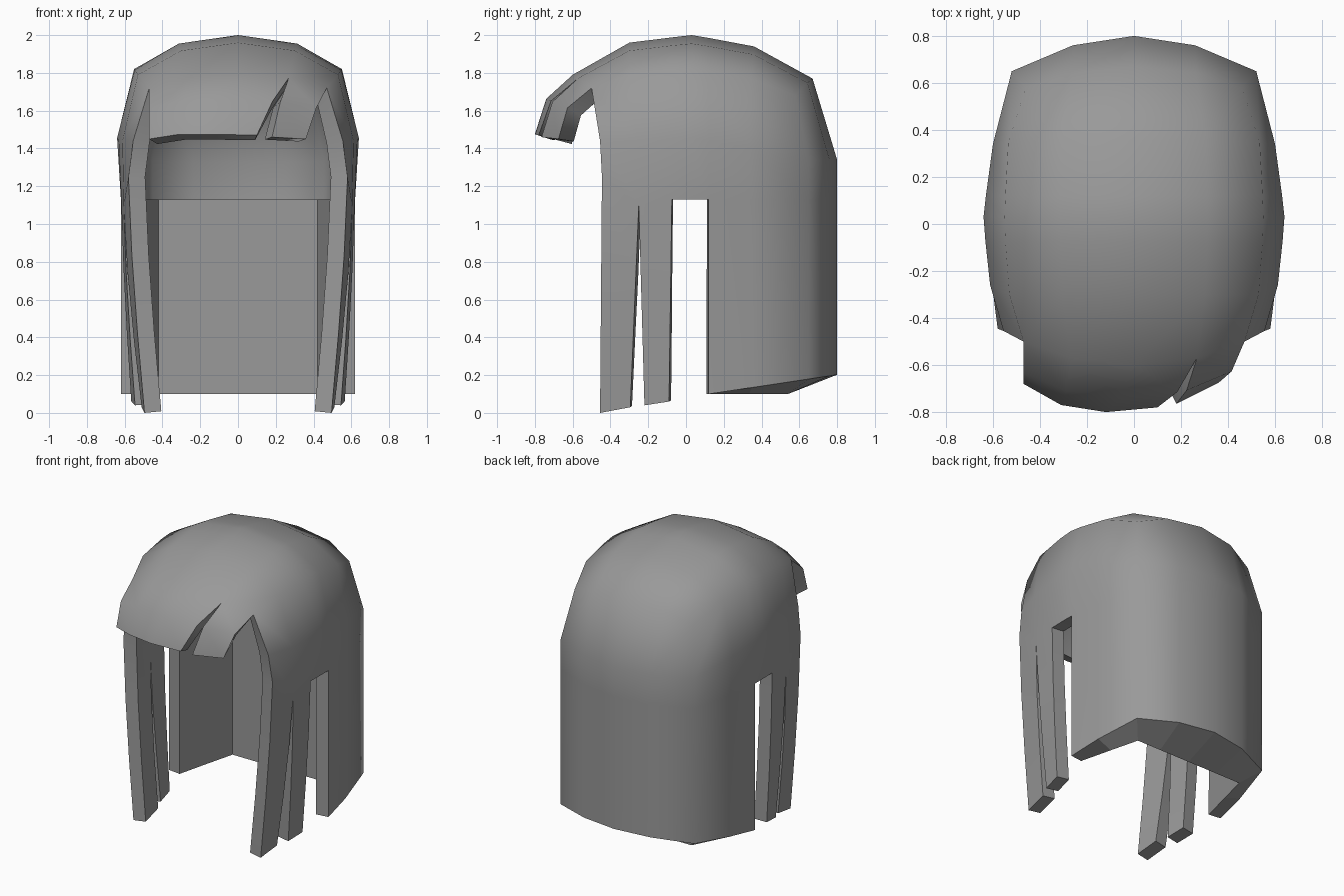
import bpy, bmesh
from math import atan2
from mathutils import Vector

cube = bpy.data.objects.get("Cube")
if cube:
    bpy.data.objects.remove(cube, do_unlink=True)

THICKNESS = 0.09
CHEEK = 1.13
bm = bmesh.new()


def patch(rows):
    """Quad sheet through equally long rows of points."""
    grid = [[bm.verts.new(p) for p in row] for row in rows]
    for a, b in zip(grid, grid[1:]):
        for k in range(len(a) - 1):
            bm.faces.new((a[k], a[k + 1], b[k + 1], b[k]))


def flip(p, side):
    return Vector((p[0] * side, p[1], p[2]))


# Ribs from front to back: crown (y, z), then crown edge, widest point, cheek level
ribs = [
    ((-.60, 1.79), (.47, -.50, 1.72), (.555, -.455, 1.44), (.58, -.445, 1.25)),
    ((-.30, 1.96), (.53, -.30, 1.79), (.612, -.26, 1.44), (.605, -.25, 1.1)),
    ((-.075, 1.988), (.547, -.075, 1.815), (.632, -.075, 1.45), (.618, -.075, CHEEK)),
    ((.03, 2), (.55, .03, 1.82), (.64, .03, 1.455), (.62, .03, CHEEK)),
    ((.12, 1.985), (.547, .12, 1.81), (.63, .12, 1.44), (.62, .12, CHEEK)),
    ((.36, 1.94), (.535, .345, 1.77), (.60, .34, 1.40), (.59, .35, CHEEK)),
    ((.67, 1.77), (.46, .58, 1.68), (.52, .65, 1.34), (.52, .65, CHEEK)),
]


def crown_row(rib):
    """Five points across the top of the head."""
    mid = Vector((0, *rib[0]))
    edge = Vector(rib[1])
    half = Vector((edge.x * .57, mid.y + (edge.y - mid.y) * .3,
                   mid.z + (edge.z - mid.z) * .25))
    return [flip(edge, -1), flip(half, -1), mid, half, edge]


def hem(p):
    """Point on the lower edge under p, rising to the back."""
    return Vector((p[0], p[1], .1 + .15 * (p[1] - .12)))


# Crown
crown = [crown_row(r) for r in ribs]
patch(crown)

# Back of the head
nape = [Vector((.52 * t, y, 1.34)) for t, y in
        ((-1, .65), (-.5, .76), (0, .8), (.5, .76), (1, .65))]
cheek = [Vector((p.x, p.y, CHEEK)) for p in nape]
patch([crown[-1], nape, cheek, [hem(p) for p in cheek]])

# Sides and hanging locks, mirrored
lock_ends = [
    ((.495, -.455, 0), (.51, -.295, .03)),
    ((.545, -.22, .04), (.565, -.09, .06)),
]
for side in (-1, 1):
    for level in (1, 2):
        patch([[flip(r[level], side) for r in ribs],
               [flip(r[level + 1], side) for r in ribs]])
    low = [flip(r[3], side) for r in ribs]
    patch([low[4:], [hem(p) for p in low[4:]]])
    for k, ends in enumerate(lock_ends):
        rows = []
        for step in range(4):
            t = step / 3
            row = []
            for top, end in zip(low[k:k + 2], ends):
                p = top.lerp(flip(end, side), t)
                p.x = top.x + (end[0] * side - top.x) * t ** 1.4
                row.append(p)
            rows.append(row)
        patch(rows)


# Fringe in two pieces, parted by a notch
def fringe(tops, tips):
    tips = [Vector(p) for p in tips]
    bulge = Vector((0, -.04, .03))
    patch([tops, [a.lerp(b, .5) + bulge for a, b in zip(tops, tips)], tips])


fringe(crown[0][:4], [(-.47, -.68, 1.45), (-.31, -.77, 1.475),
                      (-.12, -.8, 1.475), (.1, -.78, 1.47)])
fringe(crown[0][3:], [(.18, -.765, 1.46), (.36, -.675, 1.45)])

# Weld the sheets and face them outwards
bmesh.ops.remove_doubles(bm, verts=bm.verts, dist=.002)
bmesh.ops.recalc_face_normals(bm, faces=bm.faces)
if max(bm.faces, key=lambda f: f.calc_center_median().z).normal.z < 0:
    bmesh.ops.reverse_faces(bm, faces=bm.faces)

mesh = bpy.data.meshes.new("hair")
bm.to_mesh(mesh)
bm.free()
hair = bpy.data.objects.new("hair", mesh)
bpy.context.collection.objects.link(hair)
bpy.context.view_layer.objects.active = hair
hair.select_set(True)

# Give the sheet its thickness
outer_count = len(mesh.vertices)
shell = hair.modifiers.new("thickness", 'SOLIDIFY')
shell.thickness = THICKNESS
shell.offset = -1
bpy.ops.object.modifier_apply(modifier=shell.name)


# Thicker lining of the back, with a straight wall and a ledge at cheek level
def lining(p, z):
    y = min(p.y, .54)
    limit = .53 - .26 * (y - .12)
    return Vector((max(-limit, min(limit, p.x)), y, z))


bm = bmesh.new()
bm.from_mesh(hair.data)
inner = [v for v in list(bm.verts)[outer_count:] if v.co.y > .1]
ledge = [v for v in inner if abs(v.co.z - CHEEK) < .06]
bottom = [v for v in inner if v.co.z < .3]
for ring in (ledge, bottom):
    ring.sort(key=lambda v: atan2(v.co.x, v.co.y))
wall = set(ledge + bottom)
bmesh.ops.delete(bm, geom=[f for f in bm.faces if wall.issuperset(f.verts)],
                 context='FACES')
for v in ledge:
    v.co.z = CHEEK
for v in bottom:
    v.co = lining(v.co, .1)
patch([[v.co.copy() for v in ledge], [lining(v.co, CHEEK) for v in ledge],
       [v.co.copy() for v in bottom]])
bmesh.ops.remove_doubles(bm, verts=bm.verts, dist=.004)
bmesh.ops.recalc_face_normals(bm, faces=bm.faces)
bm.to_mesh(hair.data)
bm.free()

# Colour and shading, with a crisp lower edge
grey = bpy.data.materials.new("hair grey")
grey.use_nodes = True
colour = (.32, .32, .32, 1)
grey.diffuse_color = colour
grey.node_tree.nodes["Principled BSDF"].inputs["Base Color"].default_value = colour
hair.data.materials.append(grey)
bpy.ops.object.shade_smooth_by_angle(angle=1.2)
for e in hair.data.edges:
    if all(hair.data.vertices[i].co.z < .25 for i in e.vertices):
        e.use_edge_sharp = True
